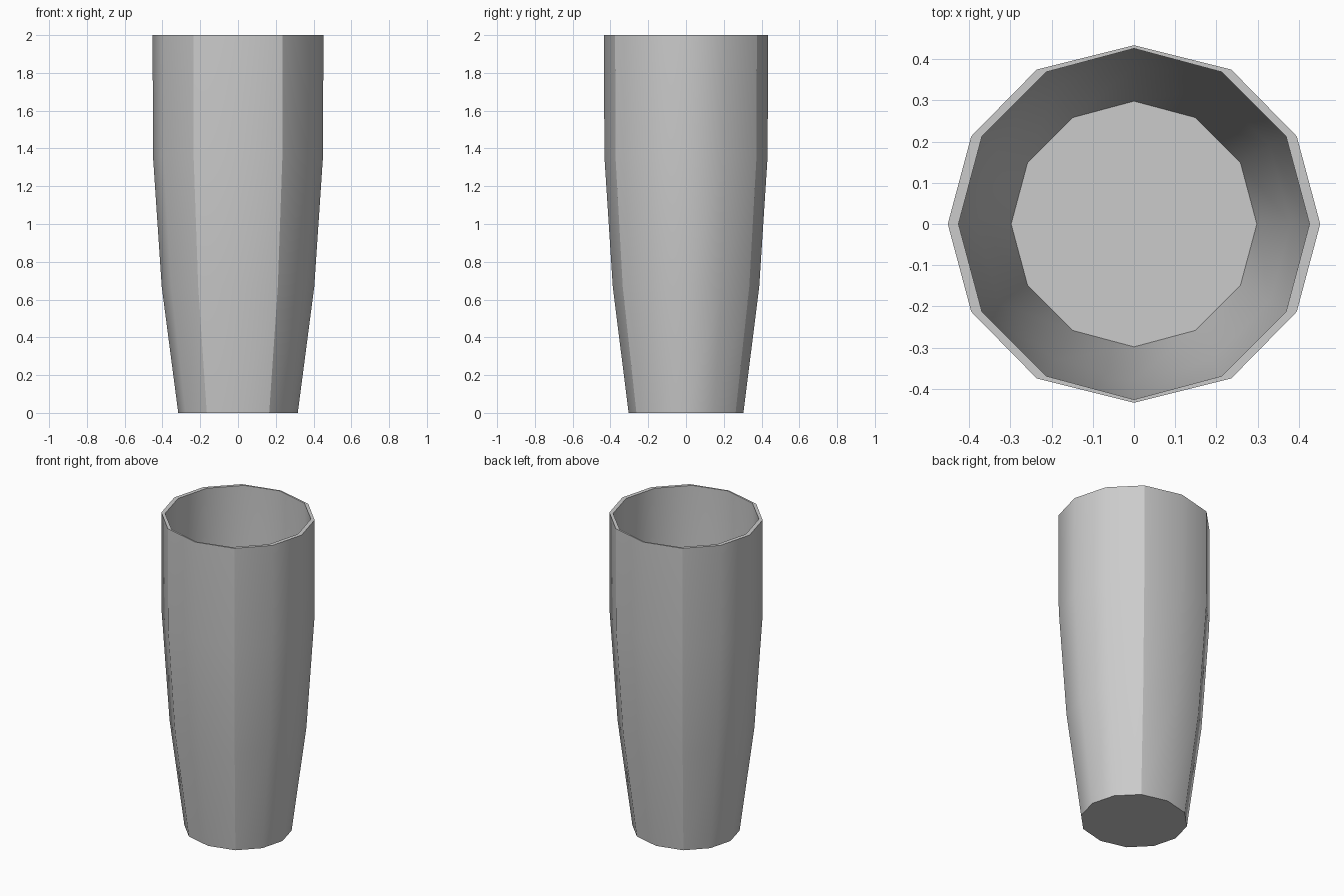
import bpy, bmesh, math

if "Cube" in bpy.data.objects:
    bpy.data.objects.remove(bpy.data.objects["Cube"])

# Quarter outlines at full width (12-sided, outer is slightly wider in x)
OUTER = [(0.452, 0), (0.395, 0.213), (0.236, 0.375), (0, 0.434)]
INNER = [(0.426, 0), (0.369, 0.213), (0.213, 0.369), (0, 0.426)]
# Wall profile: (height, scale)
PROFILE = [(0.0, 0.70), (0.667, 0.893), (1.36, 0.996), (2.0, 1.0)]
FLOOR = 0.012


def full_outline(q):
    half = q + [(-x, y) for x, y in reversed(q[:-1])]
    return half + [(x, -y) for x, y in reversed(half[1:-1])]


def add_ring(bm, outline, z, s):
    return [bm.verts.new((x * s, y * s, z)) for x, y in outline]


bm = bmesh.new()
outer, inner = full_outline(OUTER), full_outline(INNER)
# Up the outside, over the rim, down the inside
rings = [add_ring(bm, outer, z, s) for z, s in PROFILE]
rings += [add_ring(bm, inner, max(z, FLOOR), s) for z, s in reversed(PROFILE)]
n = len(outer)
for a, b in zip(rings, rings[1:]):
    for i in range(n):
        j = (i + 1) % n
        bm.faces.new((a[i], a[j], b[j], b[i]))
# Underside and inside floor
bm.faces.new(list(reversed(rings[0])))
bm.faces.new(rings[-1])
bmesh.ops.recalc_face_normals(bm, faces=bm.faces)

mesh = bpy.data.meshes.new("tumbler")
bm.to_mesh(mesh)
bm.free()
tumbler = bpy.data.objects.new("tumbler", mesh)
bpy.context.collection.objects.link(tumbler)

# Smooth only the softer facet edges
bpy.context.view_layer.objects.active = tumbler
tumbler.select_set(True)
bpy.ops.object.shade_smooth_by_angle(angle=math.radians(30.2))
